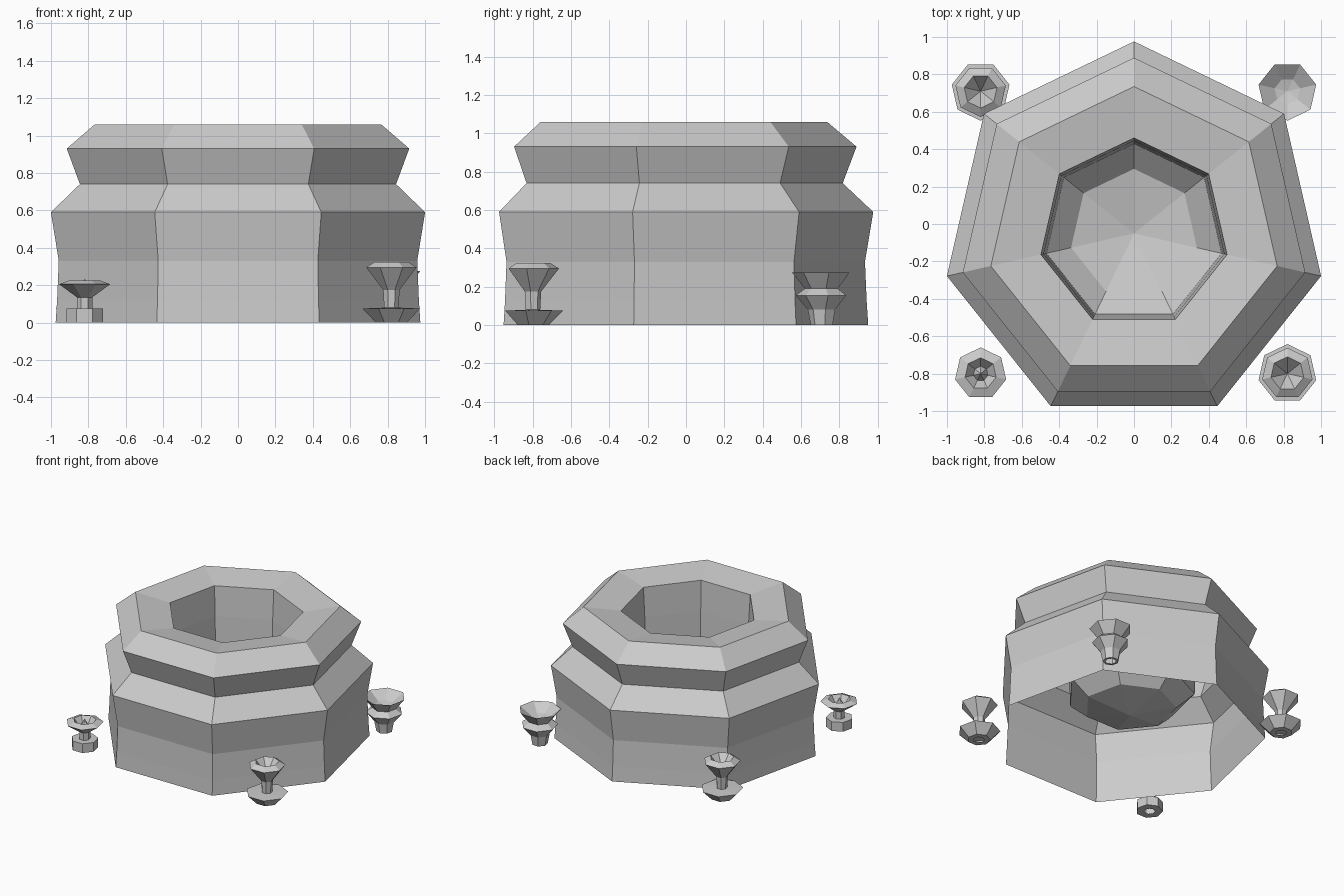
import bpy, math

if "Cube" in bpy.data.objects:
    bpy.data.objects.remove(bpy.data.objects["Cube"])

SIDES = 7

def lathe(name, profile, centre, start):
    """Revolve (radius, z) points into a flat-faced seven-sided shell."""
    verts, faces, rings = [], [], []
    for r, z in profile:
        if r == 0:
            rings.append([len(verts)] * SIDES)
            verts.append((0, 0, z))
            continue
        rings.append(list(range(len(verts), len(verts) + SIDES)))
        for k in range(SIDES):
            a = math.radians(start) + k * math.tau / SIDES
            verts.append((r * math.cos(a), r * math.sin(a), z))
    for a, b in zip(rings, rings[1:]):
        for k in range(SIDES):
            n = (k + 1) % SIDES
            quad = [a[k], a[n], b[n], b[k]]
            faces.append(list(dict.fromkeys(quad)))
    mesh = bpy.data.meshes.new(name)
    mesh.from_pydata(verts, [], faces)
    obj = bpy.data.objects.new(name, mesh)
    obj.location = (*centre, 0)
    bpy.context.collection.objects.link(obj)
    return obj

# Main vessel: outer wall, stepped collar, sunken rim and inner bowl, open below
lathe("vessel_body", [
    (1.0, 0), (0.992, 0.12), (0.983, 0.33), (1.026, 0.59), (0.867, 0.74),
    (0.939, 0.93), (0.785, 1.06), (0.51, 1.02), (0.495, 0.78), (0.48, 0.37),
    (0.345, 0.25), (0, 0.18)], (0, -0.05), 90)

# Goblets with a flared base, thin stem and cup
goblet = [(0.04, 0), (0.085, 0), (0.158, 0.075), (0.04, 0.08), (0.045, 0.175),
          (0.138, 0.295), (0.09, 0.325), (0, 0.22)]
lathe("goblet_front_right", goblet, (0.82, -0.80), 90)
lathe("goblet_back_left", goblet, (-0.82, 0.71), -90)

# Small dish on a block base with a centre spike
lathe("dish_front_left", [
    (0.04, 0), (0.10, 0), (0.10, 0.075), (0.042, 0.075), (0.042, 0.135),
    (0.14, 0.205), (0.085, 0.225), (0.04, 0.165), (0, 0.235)],
    (-0.82, -0.80), 90)

# Double-flared cup
lathe("double_cup_back_right", [
    (0.04, 0), (0.06, 0), (0.075, 0.08), (0.138, 0.155), (0.09, 0.19),
    (0.158, 0.275), (0.07, 0.215), (0, 0.20)], (0.82, 0.71), -90)
